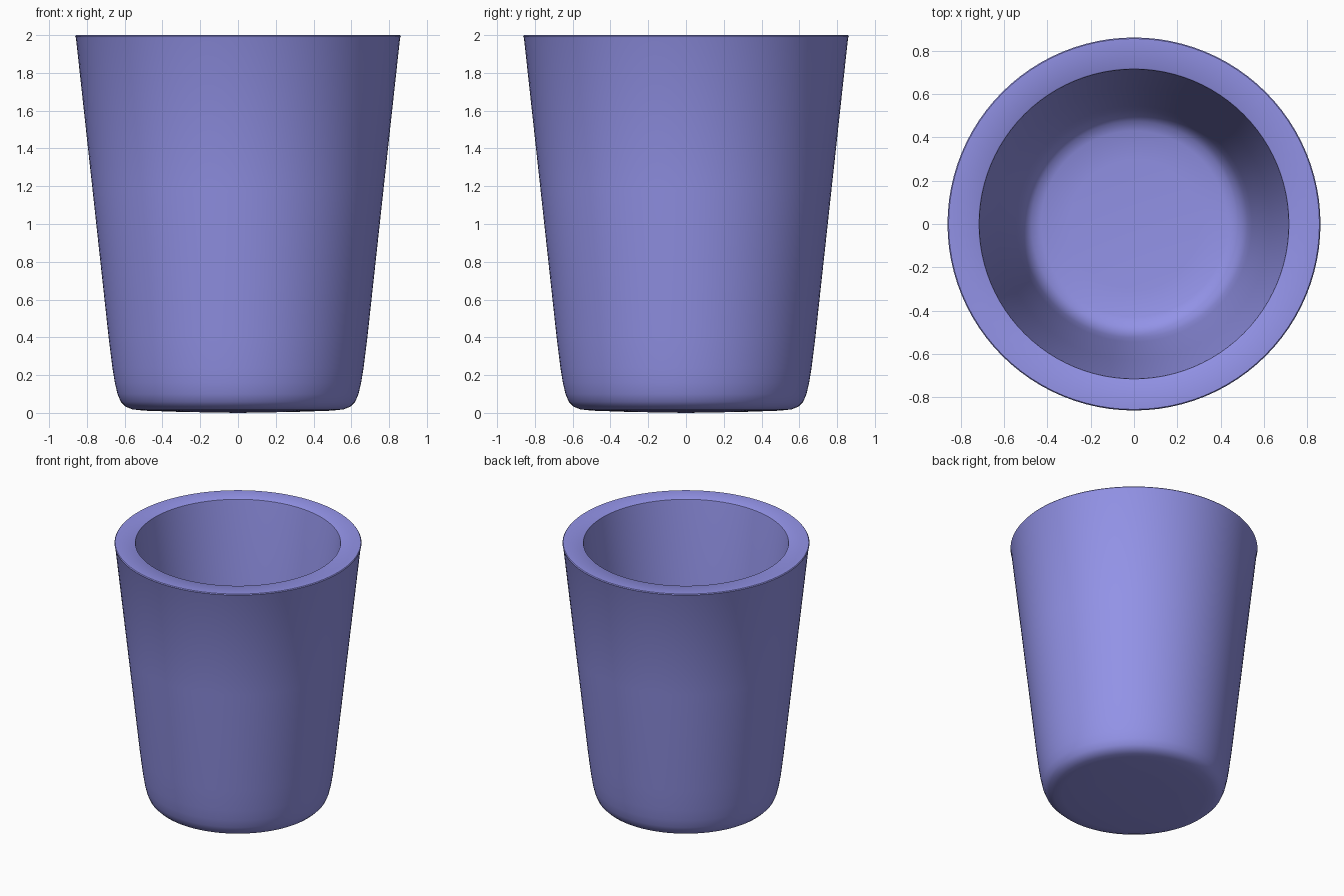
import bpy, bmesh, math

if "Cube" in bpy.data.objects:
    bpy.data.objects.remove(bpy.data.objects["Cube"])

SEGMENTS = 96

# Half cross-section (radius, height): underside, outer wall, rim, inner wall, floor
profile = [
    (0.0, 0.0), (0.30, 0.005), (0.50, 0.012), (0.56, 0.019), (0.595, 0.033),
    (0.62, 0.058), (0.638, 0.10), (0.652, 0.16), (0.665, 0.24), (0.685, 0.40),
    (0.77, 1.18), (0.858, 1.985), (0.862, 1.994), (0.857, 2.0),
    (0.722, 2.0), (0.716, 1.996), (0.714, 1.985),
    (0.63, 1.18), (0.545, 0.40), (0.525, 0.27), (0.505, 0.215),
    (0.475, 0.18), (0.43, 0.163), (0.30, 0.152), (0.0, 0.147),
]

# Cup body turned around the z axis
bm = bmesh.new()
verts = [bm.verts.new((r, 0, z)) for r, z in profile]
edges = [bm.edges.new(pair) for pair in zip(verts, verts[1:])]
bmesh.ops.spin(bm, geom=verts + edges, cent=(0, 0, 0), axis=(0, 0, 1),
               angle=2 * math.pi, steps=SEGMENTS, use_merge=True)
bmesh.ops.remove_doubles(bm, verts=bm.verts, dist=0.0005)
bmesh.ops.recalc_face_normals(bm, faces=bm.faces)
mesh = bpy.data.meshes.new("cup")
bm.to_mesh(mesh)
bm.free()

cup = bpy.data.objects.new("cup", mesh)
bpy.context.collection.objects.link(cup)

# Lavender blue surface
mat = bpy.data.materials.new("lavender")
mat.diffuse_color = (0.29, 0.29, 0.80, 1)
mat.use_nodes = True
mat.node_tree.nodes["Principled BSDF"].inputs["Base Color"].default_value = mat.diffuse_color
mesh.materials.append(mat)

# Smooth walls with a crisp rim
bpy.context.view_layer.objects.active = cup
cup.select_set(True)
bpy.ops.object.shade_smooth_by_angle(angle=math.radians(40))
